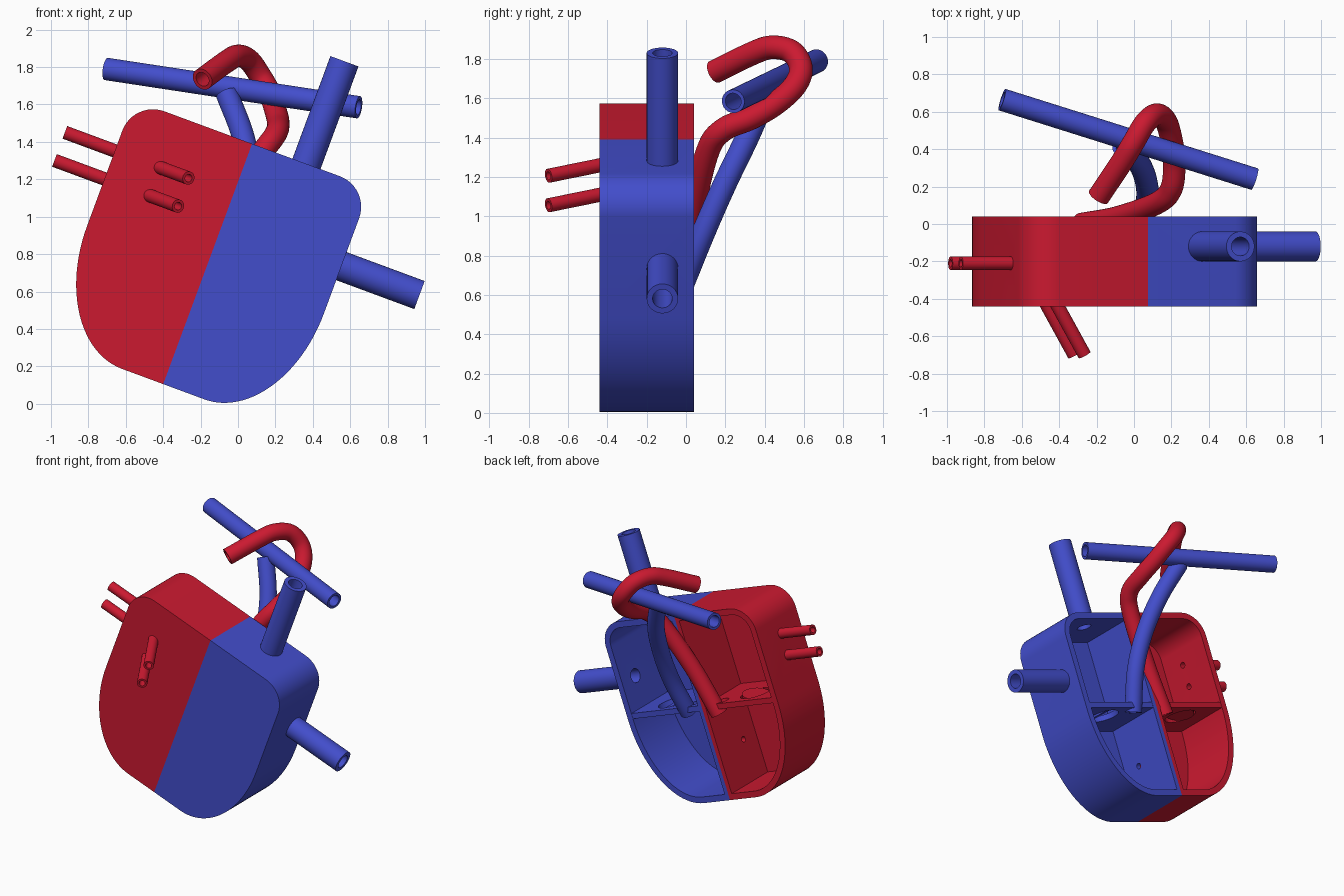
import bpy, bmesh
from math import sin, cos, pi, radians
from mathutils import Vector

if "Cube" in bpy.data.objects:
    bpy.data.objects.remove(bpy.data.objects["Cube"])

TILT = radians(20.3)
BACK, FRONT, FLOOR = 0.04, -0.44, -0.395
WALL = 0.045


def material(name, rgb):
    m = bpy.data.materials.new(name)
    m.diffuse_color = (*rgb, 1)
    m.use_nodes = True
    m.node_tree.nodes["Principled BSDF"].inputs["Base Color"].default_value = m.diffuse_color
    return m


RED = material("red", (0.60, 0.01, 0.03))
BLUE = material("blue", (0.055, 0.075, 0.60))


def tilted(u, y, v):
    """Heart-aligned coordinates to world."""
    return Vector((-0.40 + u * cos(TILT) + v * sin(TILT), y,
                   0.105 - u * sin(TILT) + v * cos(TILT)))


def finish(name, bm, mat=None):
    bmesh.ops.recalc_face_normals(bm, faces=bm.faces[:])
    me = bpy.data.meshes.new(name)
    bm.to_mesh(me)
    bm.free()
    ob = bpy.data.objects.new(name, me)
    bpy.context.collection.objects.link(ob)
    if mat:
        me.materials.append(mat)
    return ob


def activate(ob):
    bpy.ops.object.select_all(action='DESELECT')
    ob.select_set(True)
    bpy.context.view_layer.objects.active = ob


def smooth(ob):
    activate(ob)
    bpy.ops.object.shade_smooth_by_angle(angle=radians(30))


def bridge(bm, a, b):
    for i in range(len(a)):
        j = (i + 1) % len(a)
        bm.faces.new((a[i], a[j], b[j], b[i]))


def spline(pts, steps=8):
    """Catmull-Rom samples through the points."""
    if len(pts) < 3:
        return pts
    p = [2 * pts[0] - pts[1], *pts, 2 * pts[-1] - pts[-2]]
    out = []
    for i in range(1, len(p) - 2):
        a, b, c, d = p[i - 1:i + 3]
        for k in range(steps):
            t = k / steps
            out.append(0.5 * (2 * b + (c - a) * t + (2 * a - 5 * b + 4 * c - d) * t * t
                              + (3 * b - a - 3 * c + d) * t ** 3))
    return out + [pts[-1]]


def pipe(name, pts, radius, bore, mat=None, sides=32):
    """Hollow tube along a path; bore 0 gives a solid rod."""
    path = spline([Vector(q) for q in pts])
    bm = bmesh.new()
    n, old, outer, inner = None, None, [], []
    for i, c in enumerate(path):
        t = (path[min(i + 1, len(path) - 1)] - path[max(i - 1, 0)]).normalized()
        n = t.orthogonal().normalized() if n is None else old.rotation_difference(t) @ n
        old, w = t, t.cross(n)
        for rings, r in ((outer, radius), (inner, bore)):
            if r:
                rings.append([bm.verts.new(c + r * (n * cos(2 * pi * k / sides) + w * sin(2 * pi * k / sides)))
                              for k in range(sides)])
    for rings in (outer, inner):
        for a, b in zip(rings, rings[1:]):
            bridge(bm, a, b)
    for e in (0, -1):
        if bore:
            bridge(bm, outer[e], inner[e])
        else:
            bm.faces.new(outer[e])
    ob = finish(name, bm, mat)
    if mat:
        smooth(ob)
    return ob


def outline(side, t):
    """Half heart outline, inset by t."""
    r, c = 0.175, 0.235
    pts = [(t * 0.7, 1.37 - t)]
    for k in range(13):
        a = pi / 2 * (1 - k / 12)
        pts.append((0.675 - r + (r - t) * cos(a), 1.37 - r + (r - t) * sin(a)))
    for k in range(25):
        a = -pi / 2 * k / 24
        pts.append((c + (0.675 - c - t) * cos(a), 0.65 + (0.65 - t) * sin(a)))
    pts.append((t * 0.7, t))
    return [(side * u, v) for u, v in pts]


def cut(ob, cutters):
    for cutter in cutters:
        activate(ob)
        m = ob.modifiers.new("hole", 'BOOLEAN')
        m.operation, m.object, m.solver = 'DIFFERENCE', cutter, 'EXACT'
        bpy.ops.object.modifier_apply(modifier=m.name)


def prism(name, outer, y0, y1, mat):
    bm = bmesh.new()
    a, b = [[bm.verts.new(tilted(u, y, v)) for u, v in outer] for y in (y0, y1)]
    bridge(bm, a, b)
    bm.faces.new(a)
    bm.faces.new(b)
    return finish(name, bm, mat)


# Straight vessels: name, side, start, end, outer radius, bore
vessels = [
    ("upper_inlet_tube", 1, (0.31, -0.12, 1.335), (0.31, -0.12, 1.955), 0.08, 0.05),
    ("side_inlet_tube", 1, (0.64, -0.12, 0.922), (1.12, -0.12, 0.922), 0.08, 0.05),
]
for i, v in enumerate((1.08, 0.92)):
    vessels.append((f"side_vein_{i + 1}", -1, (-0.64, -0.21, v), (-0.96, -0.21, v), 0.036, 0.021))
    vessels.append((f"front_vein_{i + 1}", -1, (-0.425, -0.41, v), (-0.255, -0.70, v), 0.036, 0.021))

septum_hole = pipe("septum_cutter", [tilted(-0.1, -0.25, 0.34), tilted(0.1, -0.25, 0.34)], 0.02, 0)
helpers = [septum_hole]

for side, mat, tag in ((-1, RED, "left"), (1, BLUE, "right")):
    # Open-backed half shell
    bm = bmesh.new()
    loops = [[bm.verts.new(tilted(u, y, v)) for u, v in outline(side, t)]
             for t, y in ((0, FRONT), (0, BACK), (WALL, BACK), (WALL, FLOOR))]
    for a, b in zip(loops, loops[1:]):
        bridge(bm, a, b)
    bm.faces.new(loops[0])
    bm.faces.new(loops[3])
    shell = finish(tag + "_shell", bm, mat)
    holes = [septum_hole]
    for name, s, a, b, r, bore in vessels:
        if s == side:
            pa, pb = tilted(*a), tilted(*b)
            pipe(name, [pa, pb], r, bore, mat)
            d = (pb - pa).normalized()
            holes.append(pipe(name + "_cutter", [pa - d * 0.06, pa + d * 0.12], bore, 0))
    cut(shell, holes)
    smooth(shell)

    # Shelf between the chambers, with a valve opening and flap
    shelf = prism(tag + "_shelf", [(side * 0.02, 0.66), (side * 0.645, 0.66),
                                   (side * 0.645, 0.70), (side * 0.02, 0.70)], FLOOR - 0.01, BACK - 0.002, mat)
    valve = [pipe("valve_cutter", [tilted(side * u, y, 0.5), tilted(side * u, y, 0.9)], r, 0)
             for u, y, r in ((0.37, -0.12, 0.11), (0.14, -0.03, 0.045))]
    cut(shelf, valve)
    smooth(shelf)
    pipe(tag + "_valve_flap", [tilted(side * 0.37, -0.12, 0.68),
                               tilted(side * 0.375, -0.12, 0.695)], 0.10, 0, mat)
    helpers += holes[1:] + valve

for h in helpers:
    bpy.data.objects.remove(h, do_unlink=True)

# Arched outflow tube
pipe("arched_outflow_tube", [(-0.28, 0.0, 0.72), (-0.09, 0.035, 1.02), (0.12, 0.11, 1.33), (0.20, 0.19, 1.44),
                             (0.215, 0.33, 1.50), (0.20, 0.45, 1.57), (0.17, 0.55, 1.66),
                             (0.12, 0.585, 1.75), (0.06, 0.54, 1.835), (0.0, 0.44, 1.86),
                             (-0.06, 0.34, 1.83), (-0.19, 0.145, 1.735)], 0.06, 0.04, RED)
# Branching outflow: stem and cross tube
pipe("stem_outflow_tube", [(-0.01, -0.02, 0.65), (0.06, 0.09, 0.92), (0.07, 0.20, 1.17),
                           (0.03, 0.32, 1.42), (-0.06, 0.42, 1.66)], 0.06, 0.04, BLUE)
pipe("cross_tube", [(-0.705, 0.665, 1.79), (0.645, 0.24, 1.585)], 0.06, 0.042, BLUE)
